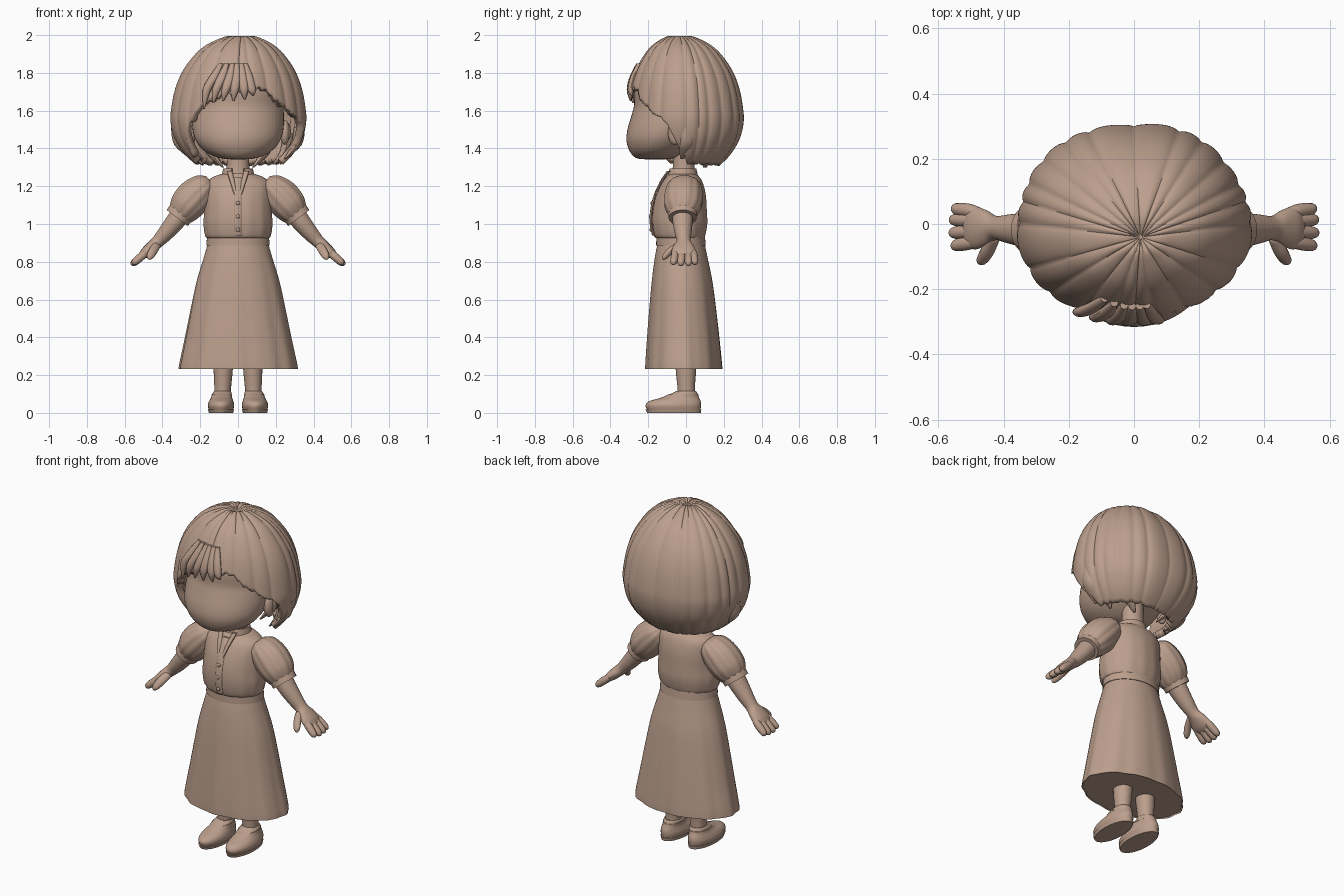
import bpy, bmesh, math
from mathutils import Vector as V

if "Cube" in bpy.data.objects:
    bpy.data.objects.remove(bpy.data.objects["Cube"])

clay = bpy.data.materials.new("warm_clay")
clay.diffuse_color = (0.50, 0.345, 0.265, 1)
clay.use_nodes = True
clay.node_tree.nodes["Principled BSDF"].inputs["Base Color"].default_value = clay.diffuse_color


def finish(name, bm, angle=40):
    bmesh.ops.recalc_face_normals(bm, faces=bm.faces)
    me = bpy.data.meshes.new(name)
    bm.to_mesh(me)
    bm.free()
    me.materials.append(clay)
    ob = bpy.data.objects.new(name, me)
    bpy.context.collection.objects.link(ob)
    bpy.ops.object.select_all(action='DESELECT')
    ob.select_set(True)
    bpy.context.view_layer.objects.active = ob
    bpy.ops.object.shade_smooth_by_angle(angle=math.radians(angle))
    return ob


def spline(pts, sub):
    """Catmull-Rom interpolation of tuples or vectors of equal length."""
    out = []
    for i in range(len(pts) - 1):
        p = [pts[max(0, min(len(pts) - 1, i + k))] for k in (-1, 0, 1, 2)]
        for j in range(sub):
            t = j / sub
            w = (-.5*t + t*t - .5*t**3, 1 - 2.5*t*t + 1.5*t**3,
                 .5*t + 2*t*t - 1.5*t**3, -.5*t*t + .5*t**3)
            out.append([sum(w[k] * p[k][c] for k in range(4)) for c in range(len(p[0]))])
    out.append(list(pts[-1]))
    return out


def loft(name, secs, n=32, sub=4, mod=None, angle=40):
    """Skin closed sections; each is centre + two half-axis vectors (9 numbers)."""
    bm = bmesh.new()
    rings = []
    secs = spline(secs, sub)
    for i, s in enumerate(secs):
        c, u, v = V(s[:3]), V(s[3:6]), V(s[6:])
        ring = []
        for k in range(n):
            a = 2 * math.pi * k / n
            m = mod(a, i / (len(secs) - 1)) if mod else 1
            ring.append(bm.verts.new(c + (u * math.cos(a) + v * math.sin(a)) * m))
        rings.append(ring)
    for r, q in zip(rings, rings[1:]):
        for k in range(n):
            bm.faces.new((r[k], r[(k+1) % n], q[(k+1) % n], q[k]))
    bm.faces.new(rings[0])
    bm.faces.new(rings[-1])
    return finish(name, bm, angle)


def ring(z, rx, front, back, x=0):
    """Horizontal oval from its half width and its front and back y."""
    return (x, (front + back) / 2, z, rx, 0, 0, 0, (back - front) / 2, 0)


def tube(name, pts, n=16, sub=4, mod=None):
    """Limb in an x-z plane; points are x, y, z, half width in y, half thickness."""
    secs = []
    for i, p in enumerate(pts):
        a, b = pts[max(0, i - 1)], pts[min(len(pts) - 1, i + 1)]
        d = V((b[0] - a[0], 0, b[2] - a[2])).normalized()
        secs.append((*p[:3], 0, p[3], 0, d.z * p[4], 0, -d.x * p[4]))
    return loft(name, secs, n, sub, mod)


def ball(name, loc, size, seg=24):
    bm = bmesh.new()
    bmesh.ops.create_uvsphere(bm, u_segments=seg, v_segments=seg // 2, radius=1)
    for v in bm.verts:
        v.co = V(loc) + V([v.co[i] * size[i] for i in range(3)])
    return finish(name, bm)


# Head and neck
loft("head", [ring(1.342, .03, -.21, -.12), ring(1.35, .10, -.265, -.06), ring(1.385, .175, -.298, .0),
              ring(1.44, .222, -.315, .06), ring(1.50, .24, -.31, .1), ring(1.57, .243, -.29, .13),
              ring(1.63, .24, -.275, .15), ring(1.72, .24, -.272, .16), ring(1.82, .19, -.22, .14),
              ring(1.9, .05, -.08, .03)], 48)
loft("neck", [ring(1.22, .075, -.085, .05), ring(1.3, .06, -.07, .045), ring(1.42, .06, -.07, .045)])
for s in (-1, 1):
    ball("ear", (s * .248, -.06, 1.485), (.026, .036, .066))
    ball("ear_lobe_fold", (s * .266, -.045, 1.49), (.014, .02, .045), 16)

# Hair shell: crown-to-tip profile swept round, with lock grooves and a cut-away face edge
profile = spline([(.01, 1.975), (.15, 1.993), (.3, 1.98), (.5, 1.945), (.66, 1.895), (.83, 1.81),
                  (.94, 1.71), (.995, 1.6), (1, 1.54), (.96, 1.47), (.88, 1.41), (.77, 1.355), (.62, 1.305)], 8)
edge = [(-180, 1.305), (-70, 1.32), (-58, 1.36), (-50, 1.5), (-38, 1.61), (-15, 1.69), (5, 1.70), (20, 1.73),
        (35, 1.67), (50, 1.61), (72, 1.53), (82, 1.42), (95, 1.32), (180, 1.305)]


def hair_edge(d):
    for (a, za), (b, zb) in zip(edge, edge[1:]):
        if a <= d <= b:
            return za + (zb - za) * (d - a) / (b - a)


def lock(a):
    w = a + .1 * math.sin(3 * a) + .05 * math.sin(7 * a)
    return abs(math.sin(w * 11)) ** .5


bm = bmesh.new()
N, M = 220, 36
cols = []
for k in range(N):
    a = -math.pi + 2 * math.pi * k / N
    g = lock(a)
    z_end = hair_edge(math.degrees(a)) + .015 * (1 - g)
    last = next((i for i, p in enumerate(profile) if i > 12 and p[1] <= z_end), len(profile) - 1)
    col = []
    for j in range(M + 1):
        f = last * j / M
        i = min(int(f), len(profile) - 2)
        r, z = [profile[i][c] + (profile[i+1][c] - profile[i][c]) * (f - i) for c in (0, 1)]
        bulge = 1 + .012 * math.sin(5 * a + 1)
        depth = (1 - g) * .035 * min(1, r * 2)
        r2 = r * (bulge - depth)
        col.append(bm.verts.new((.36 * r2 * math.sin(a) + .02 * (1 - r),
                                 -.312 * r2 * math.cos(a) - .04 * (1 - r),
                                 z + .01 * (g - .5) * min(1, r * 4) * (1 - r))))
    cols.append(col)
for k in range(N):
    c, d = cols[k], cols[(k + 1) % N]
    for j in range(M):
        bm.faces.new((c[j], d[j], d[j+1], c[j+1]))
bm.faces.new([c[0] for c in cols])
hair = finish("bob_hair", bm, 50)
thick = hair.modifiers.new("thickness", 'SOLIDIFY')
thick.thickness = .04
thick.offset = -1

# Fringe strands and curled side tips
for x, dx, tip in ((-.15, -.03, 1.61), (-.10, -.03, 1.64), (-.05, -.03, 1.65), (-.01, -.015, 1.65),
                   (.03, .005, 1.66), (.065, .015, 1.68)):
    y = -.31 * math.sqrt(1 - (x / .36) ** 2)
    loft("fringe_strand", [(x * .6, y * .86 + .015, 1.85, .012, 0, 0, 0, .012, 0),
                           (x * .85, y * .96 + .015, 1.78, .024, 0, 0, 0, .016, 0),
                           (x + dx * .5, y + .012, 1.71, .022, 0, 0, 0, .016, 0),
                           (x + dx, y + .017, tip, .004, 0, 0, 0, .004, 0)], 12)
for s in (-1, 1):
    for x, y, z in ((.30, .0, 1.34), (.24, .05, 1.31), (.13, .12, 1.295)):
        loft("hair_tip", [(s * (x + .025), y, z + .17, .03, 0, 0, 0, .04, 0),
                          (s * (x + .01), y, z + .08, .028, 0, 0, 0, .04, 0),
                          (s * (x - .05), y - .02, z + .005, .006, 0, 0, 0, .01, 0)], 12)

# Blouse
loft("blouse", [ring(.925, .155, -.15, .09), ring(.935, .172, -.168, .1), ring(1.0, .182, -.18, .112),
                ring(1.07, .178, -.178, .11), ring(1.15, .176, -.16, .105), ring(1.215, .17, -.13, .09),
                ring(1.25, .13, -.105, .07), ring(1.268, .075, -.09, .05)], 64,
     mod=lambda a, t: 1 + .012 * (1 - t) * math.sin(14 * a))
front = [(.94, -.168), (1.0, -.18), (1.07, -.178), (1.15, -.16), (1.215, -.13), (1.25, -.105)]
loft("button_placket", [(0, y - .003, z, .022, 0, 0, 0, .009, 0) for z, y in front], 8)
for z, y in ((.97, -.187), (1.04, -.19), (1.11, -.182)):
    ball("button", (0, y, z), (.011, .007, .011), 12)

# Stand collar open at the front, with two lapel edges
bm = bmesh.new()
rows = []
for i in range(33):
    a = math.radians(25 + 310 * i / 32)
    rows.append([bm.verts.new((k * .082 * math.sin(a), -.02 - k * .078 * math.cos(a), z))
                 for k, z in ((1.1, 1.245), (.95, 1.295), (.83, 1.295), (.9, 1.245))])
for p, q in zip(rows, rows[1:]):
    for k in range(4):
        bm.faces.new((p[k], p[(k+1) % 4], q[(k+1) % 4], q[k]))
bm.faces.new(rows[0])
bm.faces.new(rows[-1])
finish("stand_collar", bm)
for s in (-1, 1):
    loft("collar_edge", [(s * .045, -.092, 1.28, .014, 0, 0, 0, .01, 0),
                         (s * .03, -.13, 1.225, .013, 0, 0, 0, .009, 0),
                         (s * .006, -.167, 1.14, .009, 0, 0, 0, .009, 0)], 10)

# Waistband and skirt
loft("waistband", [ring(.885, .168, -.158, .105), ring(.932, .164, -.157, .1)], 48, 1)
loft("skirt", [ring(.89, .162, -.152, .1), ring(.82, .182, -.165, .115), ring(.7, .218, -.18, .14),
               ring(.55, .25, -.193, .16), ring(.4, .28, -.204, .177), ring(.245, .312, -.213, .192),
               ring(.238, .306, -.21, .188)], 96,
     mod=lambda a, t: 1 + .014 * t * math.sin(11 * a + .5) + .006 * t * math.sin(19 * a))

for s in (-1, 1):
    # Puff sleeve, cuff, forearm
    tube("puff_sleeve", [(s*.145, -.01, 1.225, .05, .035), (s*.17, -.01, 1.205, .085, .07),
                         (s*.22, -.012, 1.155, .1, .094), (s*.27, -.015, 1.10, .098, .092),
                         (s*.30, -.017, 1.06, .078, .076), (s*.315, -.018, 1.045, .06, .06)], 64,
         mod=lambda a, t: 1 + .045 * (abs(math.sin(6 * a)) - .5))
    tube("sleeve_cuff", [(s*.293, -.017, 1.07, .075, .073), (s*.322, -.018, 1.032, .074, .07)], 32, 1)
    tube("forearm", [(s*.29, -.017, 1.07, .055, .055), (s*.335, -.018, 1.01, .053, .05),
                     (s*.385, -.015, .95, .044, .042), (s*.425, -.012, .907, .037, .034),
                     (s*.455, -.012, .88, .055, .031), (s*.49, -.012, .848, .066, .028),
                     (s*.513, -.012, .828, .05, .018)], 24)
    # Fingers and thumb
    for y, k in ((-.062, .93), (-.025, 1), (.012, .99), (.044, .92)):
        end = V((s * .565, y * 1.1, .782))
        base = V((s * .475, y * .85, .86))
        tube("finger", [(*base.lerp(end, t * k), w, w) for t, w in
                        ((0, .014), (.3, .021), (.75, .02), (.93, .014), (1, .004))], 12)
    tube("thumb", [(s*.425, -.035, .895, .02, .02), (s*.445, -.075, .865, .023, .024),
                   (s*.462, -.103, .835, .02, .021), (s*.47, -.113, .82, .013, .014),
                   (s*.474, -.118, .812, .004, .004)], 14)
    # Leg, shoe, sole
    loft("leg", [ring(.07, .042, -.045, .05, s*.083), ring(.13, .044, -.045, .047, s*.081),
                 ring(.2, .049, -.052, .052, s*.079), ring(.3, .055, -.06, .058, s*.077)], 24)
    loft("shoe", [ring(.015, .064, -.205, .076, s*.09), ring(.04, .07, -.214, .08, s*.09),
                  ring(.062, .064, -.195, .078, s*.089), ring(.08, .056, -.135, .07, s*.087),
                  ring(.105, .05, -.072, .06, s*.084), ring(.115, .044, -.055, .053, s*.083)], 32)
    loft("sole", [ring(0, .064, -.206, .078, s*.09), ring(.018, .069, -.214, .081, s*.09)], 32, 1)
    loft("shoe_rim", [ring(.088, .055, -.115, .066, s*.086), ring(.098, .054, -.095, .065, s*.085)], 32, 1)
